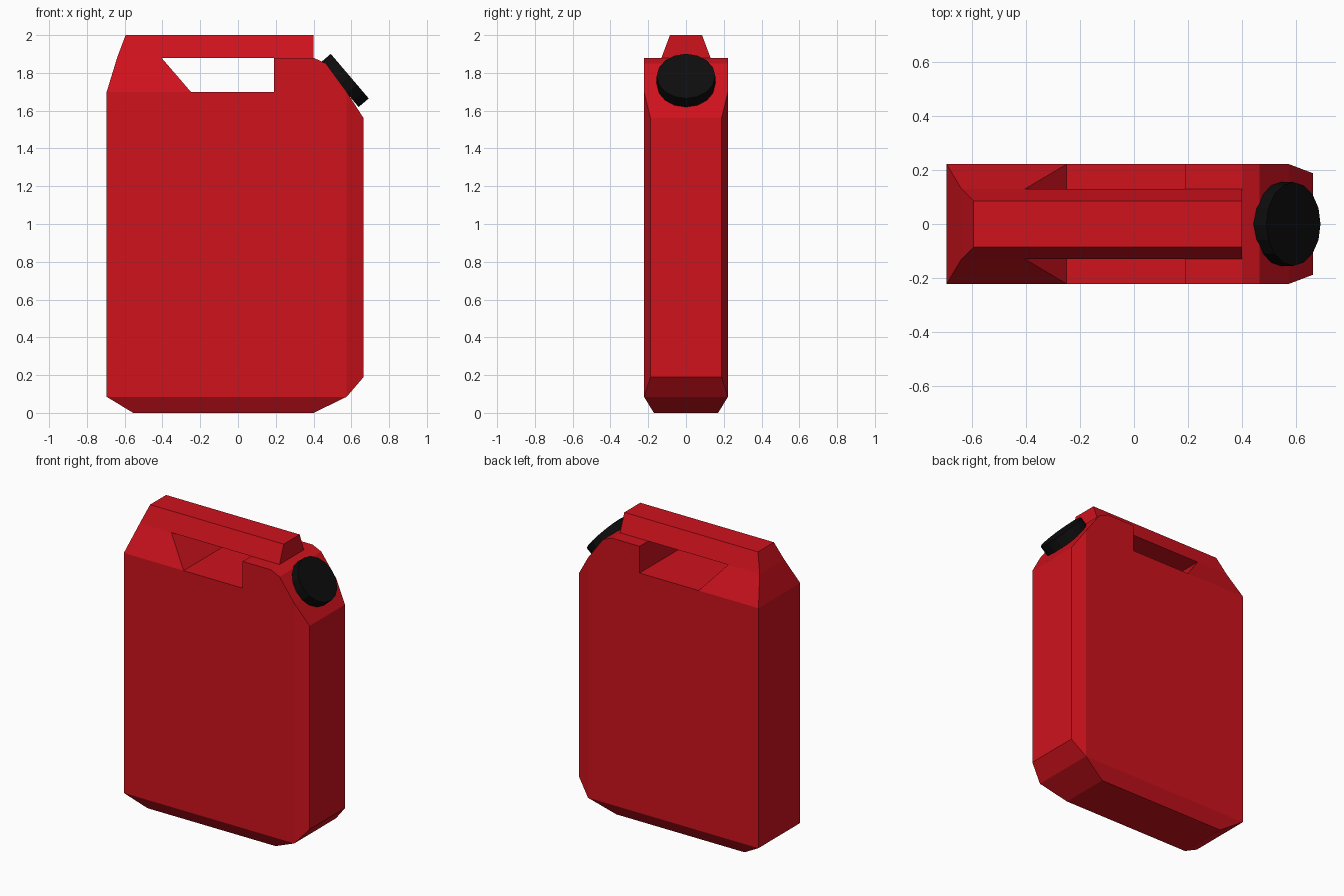
import bpy, bmesh, math
from mathutils import Vector

if "Cube" in bpy.data.objects:
    bpy.data.objects.remove(bpy.data.objects["Cube"])


def material(name, color):
    m = bpy.data.materials.new(name)
    m.diffuse_color = color
    m.use_nodes = True
    m.node_tree.nodes["Principled BSDF"].inputs["Base Color"].default_value = m.diffuse_color
    return m


red = material("red_plastic", (0.62, 0.006, 0.012, 1))
black = material("black_plastic", (0.004, 0.004, 0.004, 1))

# Half of the can as named corners: (x, half width, z)
W = 0.222
P = {
    # flat side wall outline
    "a": (-0.695, W, 0.085), "b": (0.575, W, 0.085), "c": (0.575, W, 1.70),
    "d": (0.465, W, 1.85), "e": (0.40, W, 1.88), "f": (0.19, W, 1.88),
    "g": (0.19, W, 1.70), "h": (-0.25, W, 1.70), "i": (-0.695, W, 1.70),
    # bottom and narrow front wall
    "j": (-0.555, 0.17, 0), "k": (0.40, 0.17, 0),
    "l": (0.665, 0.188, 0.19), "m": (0.665, 0.188, 1.56),
    # handle
    "n": (-0.64, 0.13, 1.88), "o": (-0.405, 0.13, 1.88), "p": (0.19, 0.13, 1.88),
    "q": (0.40, 0.13, 1.88), "r": (-0.595, 0.085, 2.0), "s": (0.40, 0.085, 2.0),
}

bm = bmesh.new()
near = {k: bm.verts.new((x, -y, z)) for k, (x, y, z) in P.items()}
far = {k: bm.verts.new((x, y, z)) for k, (x, y, z) in P.items()}

# Faces that exist on both sides: wall, bottom bevel, front bevel, post, handle, shoulder
for loop in ("abcdefghi", "abkj", "bcml", "ihon", "nopqsr", "feqp"):
    bm.faces.new([near[k] for k in loop])
    bm.faces.new([far[k] for k in reversed(loop)])

# Faces that span the width: outer skin, then the grip opening
for chain in ("jk", "kb", "bl", "lm", "mc", "cd", "deq", "qs", "sr", "rn", "ni",
              "ia", "aj", "gh", "ho", "op", "pfg"):
    bm.faces.new([near[k] for k in chain] + [far[k] for k in reversed(chain)])

bmesh.ops.recalc_face_normals(bm, faces=bm.faces)
mesh = bpy.data.meshes.new("can_body")
bm.to_mesh(mesh)
bm.free()
mesh.materials.append(red)
bpy.context.collection.objects.link(bpy.data.objects.new("can_body", mesh))

# Screw cap on the sloped shoulder
axis = Vector((0.235, 0, 0.2)).normalized()
bpy.ops.mesh.primitive_cylinder_add(
    vertices=16, radius=0.155, depth=0.07, location=(0.565, 0, 1.76),
    rotation=(0, math.atan2(axis.x, axis.z), 0))
cap = bpy.context.object
cap.name = "screw_cap"
cap.data.materials.append(black)
